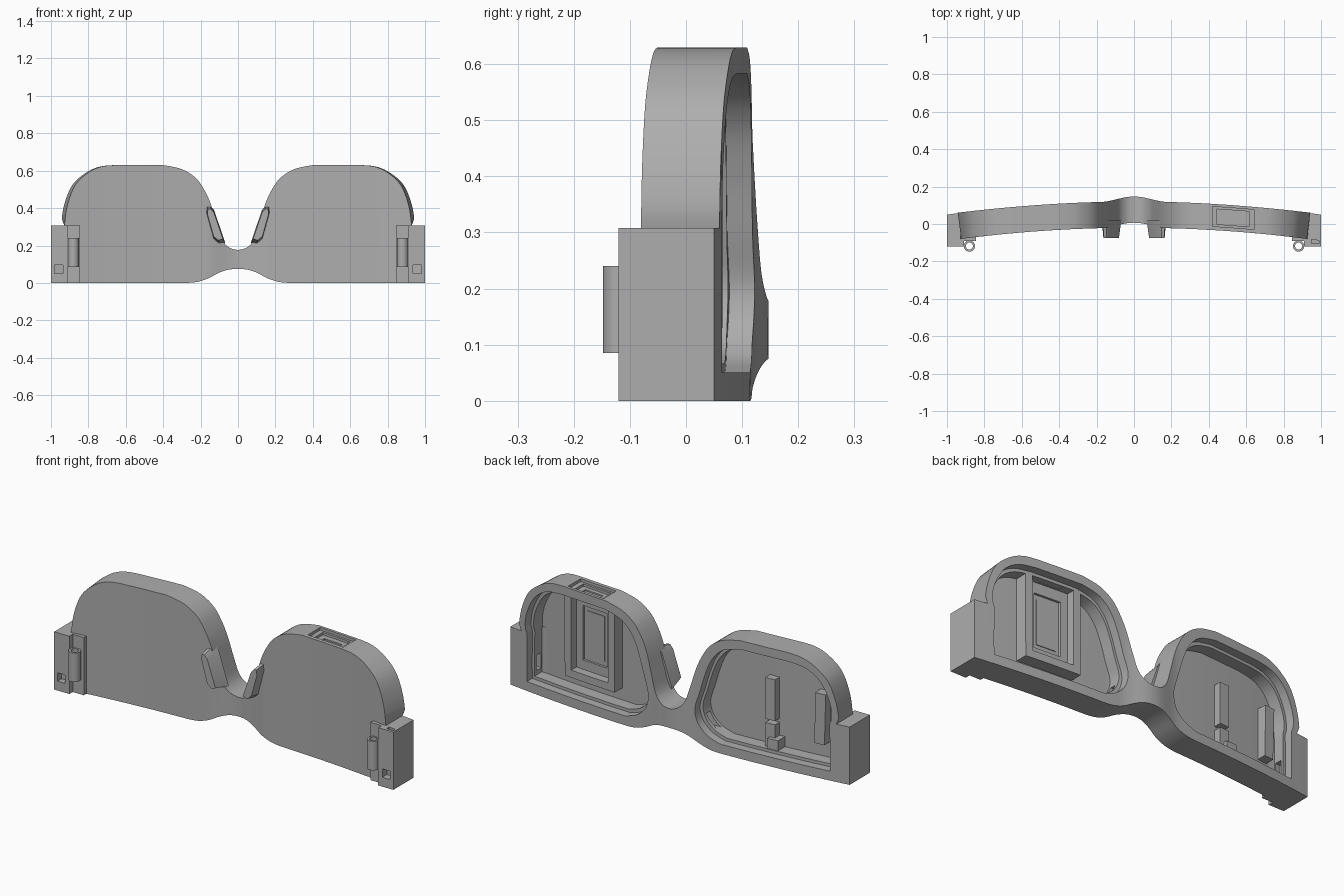
import bpy, bmesh, math
from mathutils import Vector

cube = bpy.data.objects.get("Cube")
if cube:
    bpy.data.objects.remove(cube, do_unlink=True)

grey = bpy.data.materials.new("matte grey")
grey.use_nodes = True
colour = (0.42, 0.42, 0.42, 1)
grey.diffuse_color = colour
grey.node_tree.nodes["Principled BSDF"].inputs["Base Color"].default_value = colour


def make(name, bm):
    bmesh.ops.recalc_face_normals(bm, faces=bm.faces)
    mesh = bpy.data.meshes.new(name)
    bm.to_mesh(mesh)
    bm.free()
    mesh.materials.append(grey)
    obj = bpy.data.objects.new(name, mesh)
    bpy.context.collection.objects.link(obj)
    return obj


def prism(name, points, y0, y1, taper=1.0):
    """Extrude an x-z outline from y0 to y1; taper scales the y0 end."""
    bm = bmesh.new()
    face = bm.faces.new([bm.verts.new((x, y1, z)) for x, z in points])
    front = bmesh.ops.extrude_face_region(bm, geom=[face])["geom"]
    verts = [v for v in front if isinstance(v, bmesh.types.BMVert)]
    mid = sum((v.co for v in verts), Vector()) / len(verts)
    for v in verts:
        v.co = mid + (v.co - mid) * taper
        v.co.y = y0
    return make(name, bm)


def box(name, xs, ys, zs):
    return prism(name, [(xs[0], zs[0]), (xs[1], zs[0]), (xs[1], zs[1]), (xs[0], zs[1])], *ys)


def cylinder(name, x, y, z0, z1, r):
    bm = bmesh.new()
    bmesh.ops.create_cone(bm, cap_ends=True, segments=32, radius1=r, radius2=r, depth=z1 - z0)
    bmesh.ops.translate(bm, verts=bm.verts, vec=(x, y, (z0 + z1) / 2))
    return make(name, bm)


def smooth(points, steps=5):
    """Open Catmull-Rom curve through the points."""
    p = [Vector(q) for q in [points[0], *points, points[-1]]]
    out = []
    for a, b, c, d in zip(p, p[1:], p[2:], p[3:]):
        for i in range(steps):
            t = i / steps
            out.append(0.5 * (2 * b + (c - a) * t + (2 * a - 5 * b + 4 * c - d) * t * t
                              + (3 * b - a - 3 * c + d) * t ** 3))
    return [tuple(q) for q in out] + [tuple(points[-1])]


def flip(points):
    return [(-x, z) for x, z in points]


def cut(obj, *cutters):
    for c in cutters:
        c.hide_render = True
        mod = obj.modifiers.new("cut", "BOOLEAN")
        mod.operation, mod.solver, mod.object = "DIFFERENCE", "EXACT", c
    graph = bpy.context.evaluated_depsgraph_get()
    mesh = bpy.data.meshes.new_from_object(obj.evaluated_get(graph))
    obj.modifiers.clear()
    obj.data = mesh
    for c in cutters:
        bpy.data.objects.remove(c, do_unlink=True)


def bend(obj):
    """Slice along x, then wrap the flat part around the face."""
    bm = bmesh.new()
    bm.from_mesh(obj.data)
    planes = [i * 0.06 for i in range(-16, 17)] + [i * 0.02 for i in range(-9, 10) if i % 3]
    for x in planes:
        bmesh.ops.bisect_plane(bm, geom=bm.verts[:] + bm.edges[:] + bm.faces[:],
                               plane_co=(x, 0, 0), plane_no=(1, 0, 0), dist=1e-5)
    for v in bm.verts:
        x, y, z = v.co
        # side walls flare outward toward the back, above the end blocks
        ramp = max(0, abs(x) - 0.6) / 0.3 * min(1, max(0, (z - 0.308) / 0.03))
        v.co.x += math.copysign(0.017 * ramp * (y + 0.02) / 0.14, x)
        v.co.y -= 0.07 * x * x
        if abs(x) < 0.18:
            v.co.y += 0.027 * math.cos(abs(x) / 0.18 * math.pi / 2) ** 2
    bm.to_mesh(obj.data)
    bm.free()


# frame outline: nose arch over the brow to the end block, then the underside
upper = smooth([(0, .176), (.045, .188), (.085, .23), (.115, .32), (.144, .417), (.176, .49),
                (.225, .56), (.3, .608), (.4, .63)])
upper += smooth([(.655, .63), (.73, .622), (.8, .59), (.87, .524), (.912, .417), (.928, .308)])
lower = [(1, .308), (1, 0)] + smooth([(.28, 0), (.22, .005), (.16, .024), (.1, .055), (.05, .071), (0, .075)])
half = upper + lower
frame = prism("frame", half + flip(half[1:-1])[::-1], -0.02, 0.12)

# lens pockets with a stepped ledge, open at the back
opening = smooth([(.893, .05), (.893, .2), (.888, .36), (.865, .45), (.82, .525), (.75, .57), (.66, .583)])
opening += smooth([(.4, .583), (.3, .555), (.235, .49), (.195, .4), (.165, .3), (.14, .22),
                   (.14, .17), (.16, .12), (.21, .075), (.28, .05)])
ledge = [(.52 + (x - .52) * .96, .317 + (z - .317) * .94) for x, z in opening]
cutters = []
for shape in (opening, flip(opening)):
    cutters.append(prism("pocket_cutter", shape, 0.075, 0.2))
for shape in (ledge, flip(ledge)):
    cutters.append(prism("ledge_cutter", shape, 0.01, 0.15))
# wire channels through the bridge and into the end blocks
cutters.append(box("bridge_channel", (-.25, .25), (.025, .055), (.09, .16)))
for s in (-1, 1):
    cutters.append(box("end_channel", sorted((s * .8, s * .95)), (.02, .06), (.09, .17)))
# recessed slot on the brow
cutters += [box("slot_recess", (.42, .64), (0, .105), (.615, .7)),
            box("slot_floor", (.445, .615), (.012, .093), (.602, .7)),
            box("slot_through", (.475, .585), (.035, .065), (.5, .69))]
cut(frame, *cutters)
bend(frame)

# display housing inside the left lens
housing = box("display_housing", (.375, .685), (0, .075), (.13, .595))
cut(housing, box("housing_well", (.415, .645), (.03, .2), (.17, .57)),
    box("screen_recess", (.455, .605), (.018, .1), (.22, .51)))
screen = box("screen_plate", (.475, .585), (.012, .022), (.245, .485))

# mounting bars inside the right lens
bars = [box("upper_bar", (-.545, -.49), (0, .05), (.21, .43)),
        box("lower_bar", (-.545, -.49), (0, .05), (.06, .19)),
        box("lower_bar_foot", (-.575, -.515), (0, .07), (.05, .12)),
        box("outer_bar", (-.825, -.77), (0, .06), (.15, .42))]
for part in [housing, screen, *bars]:
    bend(part)

pad_outline = [(.168, .415), (.172, .38), (.13, .23), (.1, .205), (.068, .214), (.128, .39), (.15, .415)]
for side, s in (("left", 1), ("right", -1)):
    # nose pad
    pad = [(s * x, z) for x, z in pad_outline]
    prism(side + "_nose_pad", pad, -0.075, 0.02, 0.8)
    # end block with a square latch hole
    block = box(side + "_end_block", sorted((s * .91, s)), (-.12, .047), (0, .308))
    holes = [box("latch_hole", sorted((s * .935, s * .98)), (-.2, -.06), (.05, .095))]
    if s > 0:
        holes.append(box("charge_recess", (.95, .99), (-.105, .035), (.295, .4)))
    cut(block, *holes)
    if s > 0:
        for y in (-.04, 0):
            cylinder("charge_pin", .97, y, .28, .302, .014)
    # hinge flange and barrel
    box(side + "_hinge_flange", sorted((s * .845, s * .93)), (-.092, -.04), (0, .308))
    barrel = cylinder(side + "_hinge_barrel", s * .88, -.118, .085, .24, .03)
    cut(barrel, cylinder("barrel_bore", s * .88, -.118, 0, .4, .019))

# smooth the curved walls, keep the edges crisp
bpy.ops.object.select_all(action="DESELECT")
for obj in bpy.context.collection.objects:
    if obj.type == "MESH" and obj.data.materials and obj.data.materials[0] == grey:
        obj.select_set(True)
        bpy.context.view_layer.objects.active = obj
bpy.ops.object.shade_smooth_by_angle(angle=math.radians(30))
